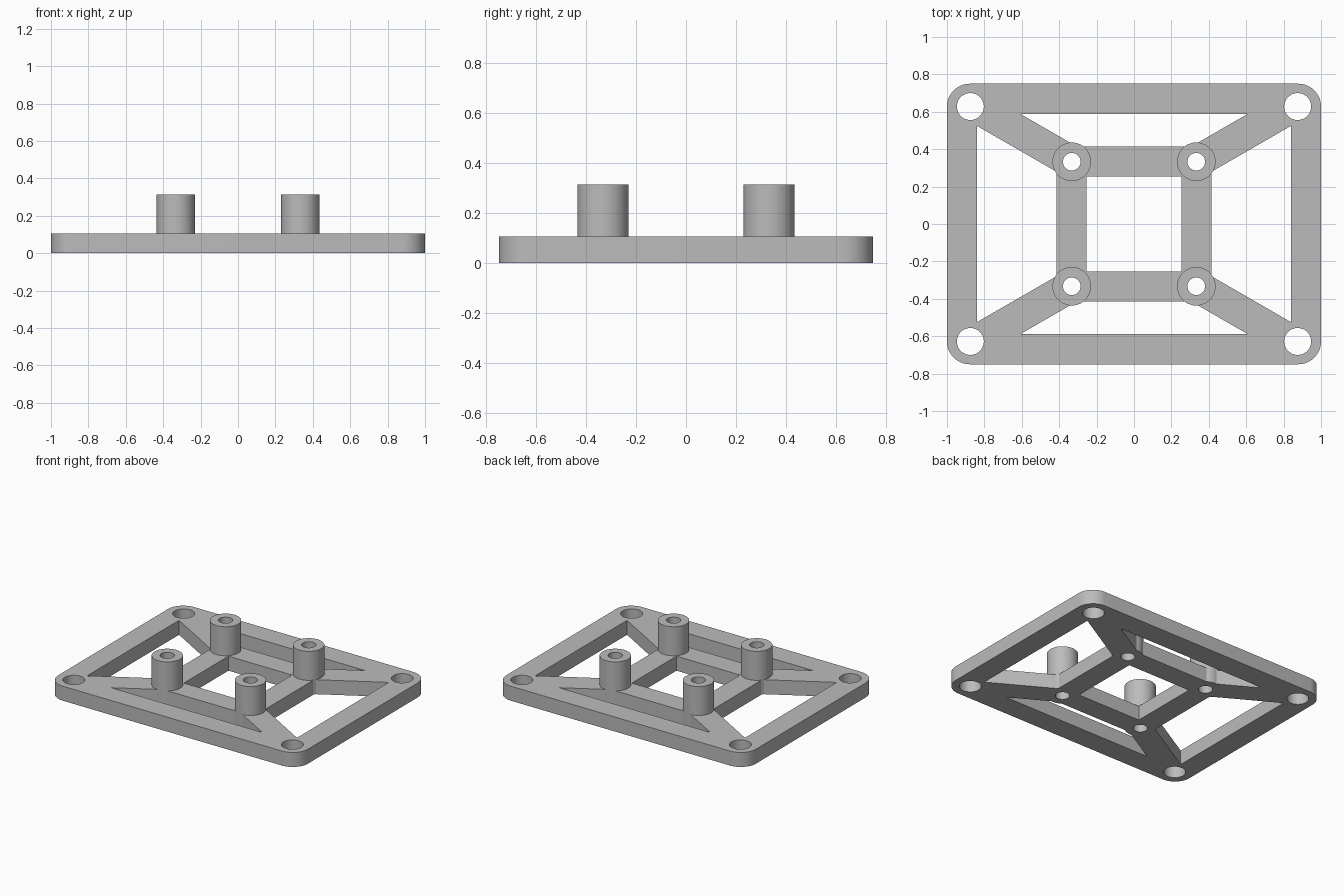
import bpy
import bmesh
from math import cos, sin, pi, tan, radians

old = bpy.data.objects.get("Cube")
if old:
    bpy.data.objects.remove(old, do_unlink=True)

PLATE_H, POST_H = 0.105, 0.315
HALF_X, HALF_Y = 1.0, 0.75
HOLE_X, HOLE_Y = 0.875, 0.628      # corner screw holes
POST = 0.333                       # standoff centre offset
IN_X, IN_Y = 0.84, 0.587           # inside of the outer frame
MID, CORE = 0.415, 0.255           # inner frame, outside and inside
SLOPE = tan(radians(30))           # diagonal arms
QUADS = [(1, 1), (-1, 1), (-1, -1), (1, -1)]

grey = bpy.data.materials.new("plain_grey")
grey.use_nodes = True
GREY = (0.5, 0.5, 0.5, 1)
grey.diffuse_color = GREY
grey.node_tree.nodes["Principled BSDF"].inputs["Base Color"].default_value = GREY


def circle(cx, cy, r, n=48):
    return [(cx + r * cos(2 * pi * i / n), cy + r * sin(2 * pi * i / n)) for i in range(n)]


def rounded_rect(hx, hy, r, n=12):
    pts = []
    for k, (sx, sy) in enumerate(QUADS):
        for i in range(n + 1):
            a = (k + i / n) * pi / 2
            pts.append((sx * (hx - r) + r * cos(a), sy * (hy - r) + r * sin(a)))
    return pts


def prisms(name, outlines, z0, z1):
    """One object holding an upright prism for each outline."""
    bm = bmesh.new()
    for pts in outlines:
        base = bm.faces.new([bm.verts.new((x, y, z0)) for x, y in pts])
        top = bmesh.ops.extrude_face_region(bm, geom=[base])["geom"]
        bmesh.ops.translate(bm, vec=(0, 0, z1 - z0),
                            verts=[v for v in top if isinstance(v, bmesh.types.BMVert)])
    bmesh.ops.recalc_face_normals(bm, faces=bm.faces)
    mesh = bpy.data.meshes.new(name)
    bm.to_mesh(mesh)
    bm.free()
    mesh.materials.append(grey)
    ob = bpy.data.objects.new(name, mesh)
    bpy.context.collection.objects.link(ob)
    return ob


def combine(target, tool, operation):
    mod = target.modifiers.new(operation.lower(), "BOOLEAN")
    mod.operation, mod.solver, mod.object = operation, "EXACT", tool
    bpy.context.view_layer.objects.active = target
    bpy.ops.object.modifier_apply(modifier=mod.name)
    bpy.data.objects.remove(tool, do_unlink=True)


# Plate with rounded corners
plate = prisms("mounting_plate", [rounded_rect(HALF_X, HALF_Y, 0.122)], 0, PLATE_H)

# Openings: square core, and a trapezoid between the arms on each side
wide_x, wide_y = 0.605, 0.525
near_x = wide_x - (IN_Y - MID) / SLOPE
near_y = wide_y - (IN_X - MID) * SLOPE
openings = [[(sx * CORE, sy * CORE) for sx, sy in QUADS]]
for s in (1, -1):
    openings.append([(-wide_x, s * IN_Y), (wide_x, s * IN_Y), (near_x, s * MID), (-near_x, s * MID)])
    openings.append([(s * IN_X, -wide_y), (s * IN_X, wide_y), (s * MID, near_y), (s * MID, -near_y)])
combine(plate, prisms("opening_cutter", openings, -0.1, 0.2), "DIFFERENCE")

# Four standoffs
posts = [circle(sx * POST, sy * POST, 0.103) for sx, sy in QUADS]
combine(plate, prisms("standoffs", posts, 0, POST_H), "UNION")

# Through holes in the corners and the standoffs
holes = [circle(sx * HOLE_X, sy * HOLE_Y, 0.072) for sx, sy in QUADS]
holes += [circle(sx * POST, sy * POST, 0.047) for sx, sy in QUADS]
combine(plate, prisms("hole_cutter", holes, -0.1, 0.5), "DIFFERENCE")

# Smooth round walls, sharp edges
bpy.ops.object.select_all(action="DESELECT")
plate.select_set(True)
bpy.context.view_layer.objects.active = plate
bpy.ops.object.shade_smooth_by_angle(angle=radians(30))
